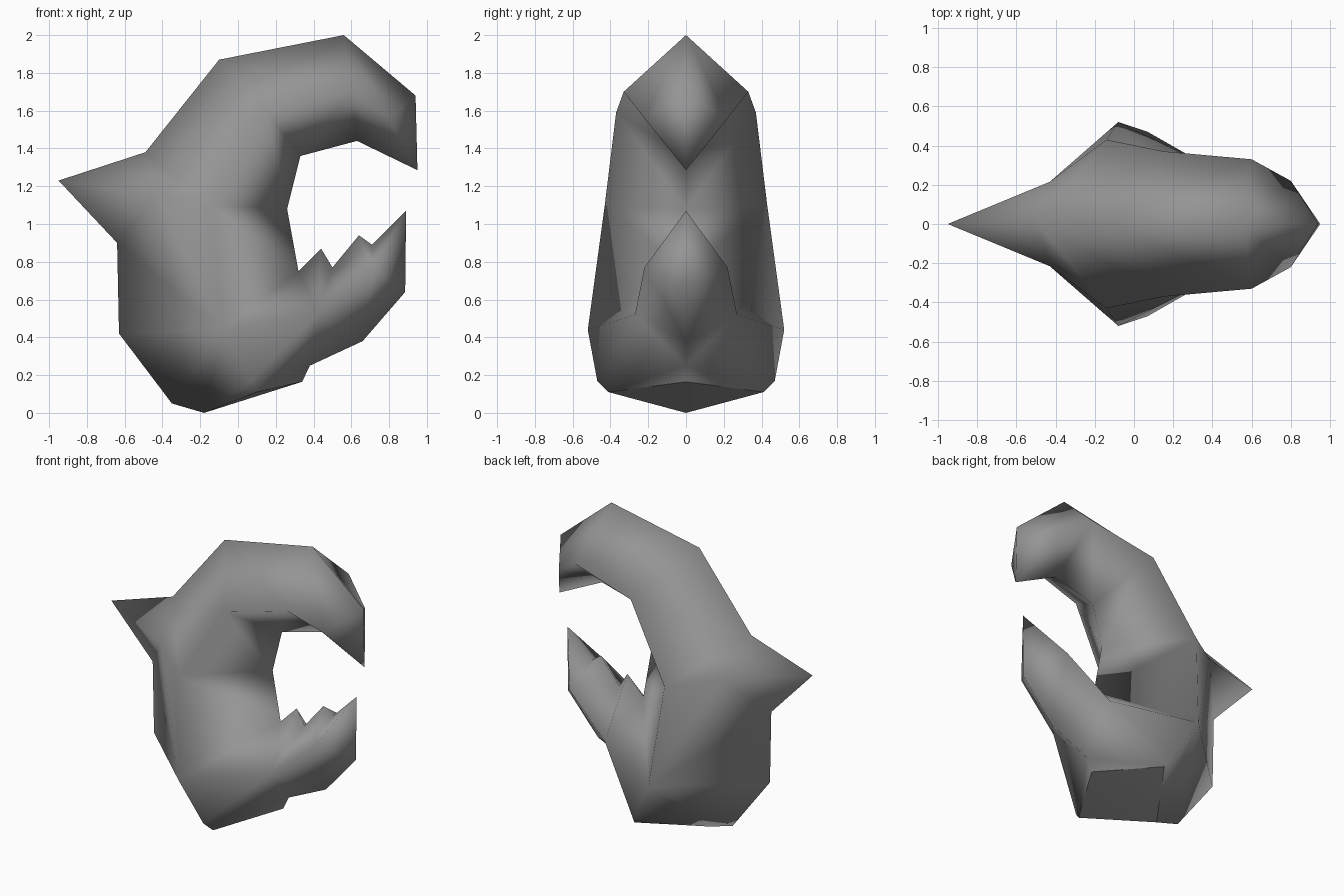
import bpy
import bmesh

default_cube = bpy.data.objects.get("Cube")
if default_cube:
    bpy.data.objects.remove(default_cube, do_unlink=True)

grey = bpy.data.materials.new("plain grey")
grey.use_nodes = True
colour = (0.3, 0.3, 0.3, 1)
grey.diffuse_color = colour
grey.node_tree.nodes["Principled BSDF"].inputs["Base Color"].default_value = colour

# Centre-line profile points (x, z)
ridge = {
    # upper pincer
    "upper_tip": (.95, 1.285), "upper_nose": (.94, 1.68),
    "crown_front": (.56, 2), "crown_back": (-.1, 1.87),
    "palate_front": (.63, 1.44), "palate_back": (.33, 1.36),
    # body and rear spike
    "nape": (-.49, 1.38), "spike": (-.95, 1.23), "back_high": (-.64, .9),
    "back_low": (-.63, .42), "heel": (-.35, .05), "sole_back": (-.18, 0),
    "sole_front": (.34, .165), "throat_high": (.26, 1.08), "throat_low": (.32, .75),
    # lower pincer with teeth
    "chin_root": (.38, .25), "chin": (.66, .38), "chin_tip": (.885, .64),
    "tooth_one": (.44, .87), "gap_one": (.5, .77), "tooth_two": (.64, .94),
    "gap_two": (.71, .89), "lower_tip": (.89, 1.07),
}

# Flank points (x, half width, z), used on both sides
flank = {
    "Beak": (.8, .22, 1.56), "Brow": (.6, .33, 1.7), "Neck": (.155, .37, 1.59),
    "Shoulder": (-.14, .43, 1.1), "Spike_base": (-.43, .215, 1.15),
    "Hip": (-.08, .52, .44), "Foot": (.07, .47, .17), "Sole": (.1, .41, .11),
    "Jaw": (.42, .27, .52), "Lip": (.72, .22, .77),
}

bm = bmesh.new()
centre = {name: bm.verts.new((x, 0, z)) for name, (x, z) in ridge.items()}
sole_faces = set()


def build_side(sign):
    points = dict(centre)
    for name, (x, y, z) in flank.items():
        points[name] = bm.verts.new((x, sign * y, z))

    def face(*names):
        made = bm.faces.new([points[n] for n in names])
        made.smooth = True
        return made

    def fan(hub, rim):
        rim = rim.split()
        for first, second in zip(rim, rim[1:]):
            face(hub, first, second)

    # Upper pincer: section by section, outside and inside
    face("Beak", "upper_nose", "upper_tip")
    sides = ["Beak", "Brow", "Neck", "Shoulder"]
    outside = ["upper_nose", "crown_front", "crown_back", "nape"]
    inside = ["upper_tip", "palate_front", "palate_back", "throat_high"]
    for edge in (outside, inside):
        for i in range(len(sides) - 1):
            face(sides[i], edge[i], edge[i + 1], sides[i + 1])

    # Body, rear spike and sole
    fan("Spike_base", "Shoulder nape spike back_high Hip Shoulder")
    face("Shoulder", "throat_high", "throat_low", "Hip")
    fan("Hip", "back_high back_low heel sole_back Foot Jaw throat_low")
    fan("Sole", "sole_front chin_root Jaw Foot sole_back")
    sole_faces.add(face("Sole", "sole_back", "sole_front"))

    # Lower pincer and its teeth
    fan("Jaw", "throat_low tooth_one gap_one Lip chin chin_root")
    fan("Lip", "gap_one tooth_two gap_two lower_tip chin_tip chin")


for sign in (-1, 1):
    build_side(sign)

bmesh.ops.recalc_face_normals(bm, faces=bm.faces)

# Crisp border around the flat sole
for edge in bm.edges:
    if len(sole_faces.intersection(edge.link_faces)) == 1:
        edge.smooth = False

mesh = bpy.data.meshes.new("pincer")
bm.to_mesh(mesh)
bm.free()
mesh.materials.append(grey)

pincer = bpy.data.objects.new("pincer", mesh)
bpy.context.collection.objects.link(pincer)
